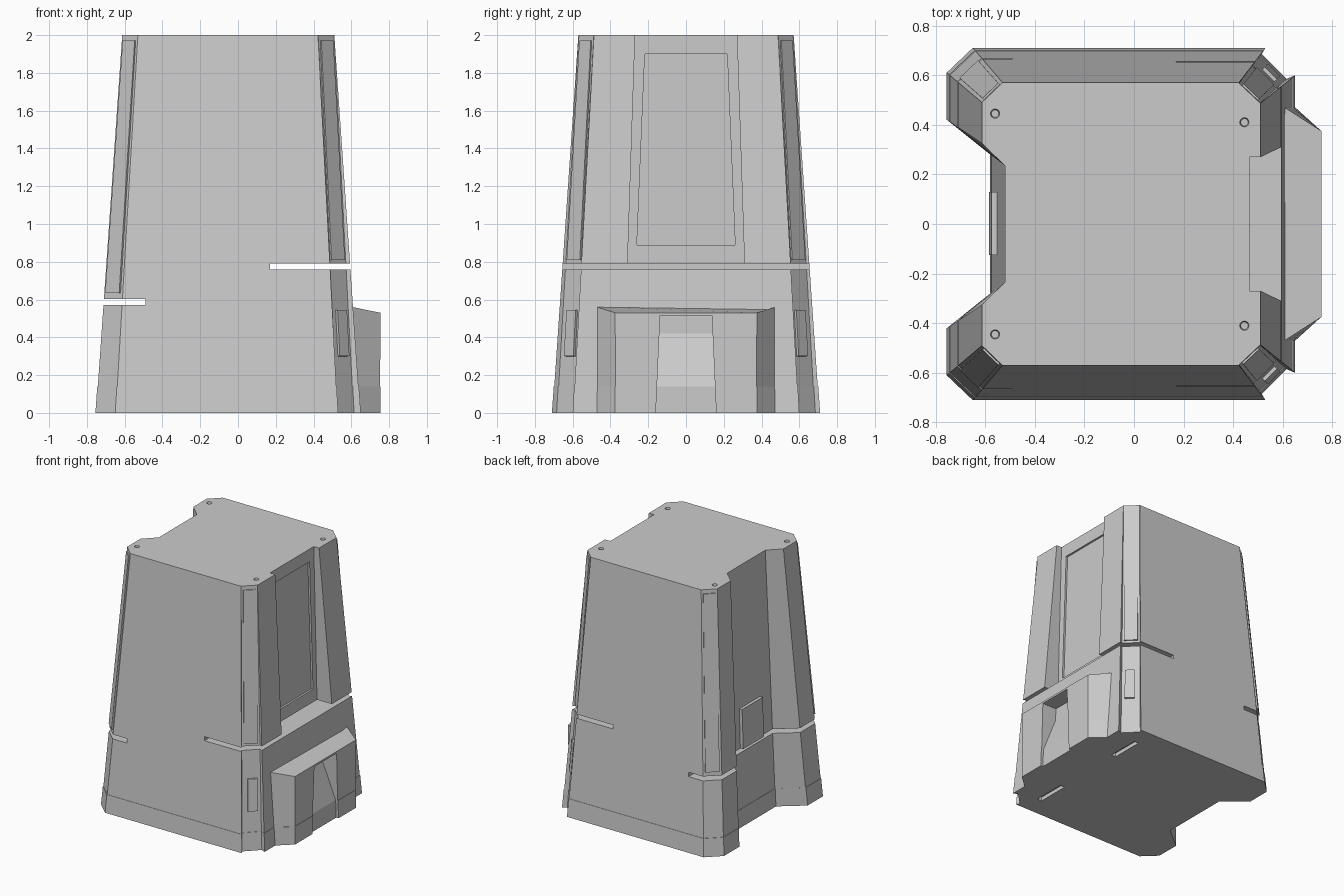
import bpy, bmesh
from mathutils import Vector

if "Cube" in bpy.data.objects:
    bpy.data.objects.remove(bpy.data.objects["Cube"])

grey = bpy.data.materials.new("plain_grey")
grey.use_nodes = True
grey.diffuse_color = (0.6, 0.6, 0.6, 1)
grey.node_tree.nodes["Principled BSDF"].inputs["Base Color"].default_value = grey.diffuse_color


def finish(name, bm):
    bmesh.ops.recalc_face_normals(bm, faces=bm.faces)
    mesh = bpy.data.meshes.new(name)
    bm.to_mesh(mesh)
    bm.free()
    mesh.materials.append(grey)
    ob = bpy.data.objects.new(name, mesh)
    bpy.context.collection.objects.link(ob)
    return ob


def loft(name, rings):
    """Closed solid through rings of 3D points."""
    bm = bmesh.new()
    loops = [[bm.verts.new(p) for p in ring] for ring in rings]
    n = len(loops[0])
    for low, high in zip(loops, loops[1:]):
        for i in range(n):
            j = (i + 1) % n
            bm.faces.new((low[i], low[j], high[j], high[i]))
    bm.faces.new(loops[0])
    bm.faces.new(loops[-1])
    return finish(name, bm)


def box(name, x0, x1, y0, y1, z0, z1):
    return loft(name, [[(x0, y0, z), (x1, y0, z), (x1, y1, z), (x0, y1, z)] for z in (z0, z1)])


def cut(ob, cutters):
    for c in cutters:
        m = ob.modifiers.new("cut", "BOOLEAN")
        m.operation, m.solver, m.object = "DIFFERENCE", "EXACT", c
        c.hide_render = True
    bpy.context.view_layer.update()
    deps = bpy.context.evaluated_depsgraph_get()
    mesh = bpy.data.meshes.new_from_object(ob.evaluated_get(deps))
    ob.modifiers.clear()
    ob.data = mesh
    for c in cutters:
        bpy.data.objects.remove(c)


def mirrored(half):
    """Complete an outline from its +y half."""
    return half + [(x, -y) for x, y in reversed(half)]


# Body outlines, back half, running from the left recess round to the right face
low = mirrored([(-0.58, 0.28), (-0.755, 0.42), (-0.755, 0.61), (-0.65, 0.71),
                (0.53, 0.71), (0.515, 0.685), (0.615, 0.585), (0.65, 0.6)])
top = mirrored([(-0.52, 0.235), (-0.613, 0.325), (-0.613, 0.49), (-0.53, 0.57),
                (0.423, 0.57), (0.424, 0.567), (0.508, 0.488), (0.51, 0.487)])


def on_body(i, z):
    return Vector((*low[i], 0)).lerp(Vector((*top[i], 2)), z / 2)


def body_ring(z, grow=1.0):
    pts = [on_body(i, z) for i in range(len(low))]
    return [(p.x * grow, p.y * grow, z) for p in pts]


STEP = 0.14
body = loft("body", [body_ring(0), body_ring(STEP), body_ring(STEP, 0.996), body_ring(2)])

# Side slots, deep panel recess and its shallow inset panel
cutters = [box("right_slot", 0.17, 1, -1, 1, 0.76, 0.79),
           box("left_slot", -1, -0.49, -1, 1, 0.57, 0.603)]
for name, x, lo, hi in (("recess", 0.465, (0.31, 0.775), (0.268, 2.05)),
                        ("panel", 0.45, (0.26, 0.89), (0.218, 1.9))):
    cutters.append(loft(name, [[(x, -y, z), (0.8, -y, z), (0.8, y, z), (x, y, z)]
                               for y, z in (lo, hi)]))

# Screw holes in the roof and slots under the base
for x, y in ((-0.56, 0.445), (0.445, 0.41)):
    for s in (1, -1):
        bm = bmesh.new()
        bmesh.ops.create_cone(bm, segments=16, cap_ends=True, radius1=0.015,
                              radius2=0.03, depth=0.08)
        hole = finish("screw_hole", bm)
        hole.location = (x, y * s, 2.02)
        cutters.append(hole)
for y in (0.42, -0.42):
    cutters.append(box("foot_slot", 0.42, 0.46, y - 0.13, y + 0.13, -0.05, 0.03))
cut(body, cutters)


# Low housing on the right side
def housing_ring(back, z_back, z_out, grow=1.0):
    pts = [(0.5, 0.47, z_back), (back, 0.47, z_back), (0.755, 0.375, z_out)]
    pts += [(x, -y, z) for x, y, z in reversed(pts)]
    return [(x * grow, y * grow, z) for x, y, z in pts]


housing = loft("housing", [housing_ring(0.65, 0, 0), housing_ring(0.64, STEP, STEP),
                           housing_ring(0.64, STEP, STEP, 0.996),
                           housing_ring(0.607, 0.56, 0.53)])
# Opening with a ramp inside
profile = [(0.8, -0.05), (0.8, 0.515), (0.63, 0.515), (0.63, 0.42), (0.735, STEP), (0.735, -0.05)]
cut(housing, [loft("opening", [[(x, s * (0.16 - 0.045 * z), z) for x, z in profile]
                               for s in (-1, 1)])])


# Thin plates on the corner chamfers
def corner_plate(name, a, b, z0, z1, u0, u1, thick):
    quad = [on_body(a, z).lerp(on_body(b, z), u)
            for z, u in ((z0, u0), (z0, u1), (z1, u1), (z1, u0))]
    n = (quad[1] - quad[0]).cross(quad[3] - quad[0]).normalized()
    if n.dot(Vector((quad[0].x, quad[0].y, 0))) < 0:
        n = -n
    loft(name, [[p - n * 0.01 for p in quad], [p + n * thick for p in quad]])


count = len(low)
for a, b, side in ((2, 3, "left"), (5, 6, "right")):
    for i, j, end in ((a, b, "back"), (count - 1 - a, count - 1 - b, "front")):
        z0 = 0.635 if side == "left" else 0.81
        corner_plate(f"{side}_{end}_strip", i, j, z0, 1.97, 0.12, 0.88, 0.008)
        if side == "right":
            corner_plate(f"{end}_corner_tab", i, j, 0.3, 0.545, 0.3, 0.82, 0.012)

# Small raised hatch in the left recess
loft("left_hatch", [[(x, -0.125, z), (x - 0.05, -0.125, z), (x - 0.05, 0.13, z), (x, 0.13, z)]
                    for x, z in ((-0.535, 0.605), (-0.525, 0.91))])
